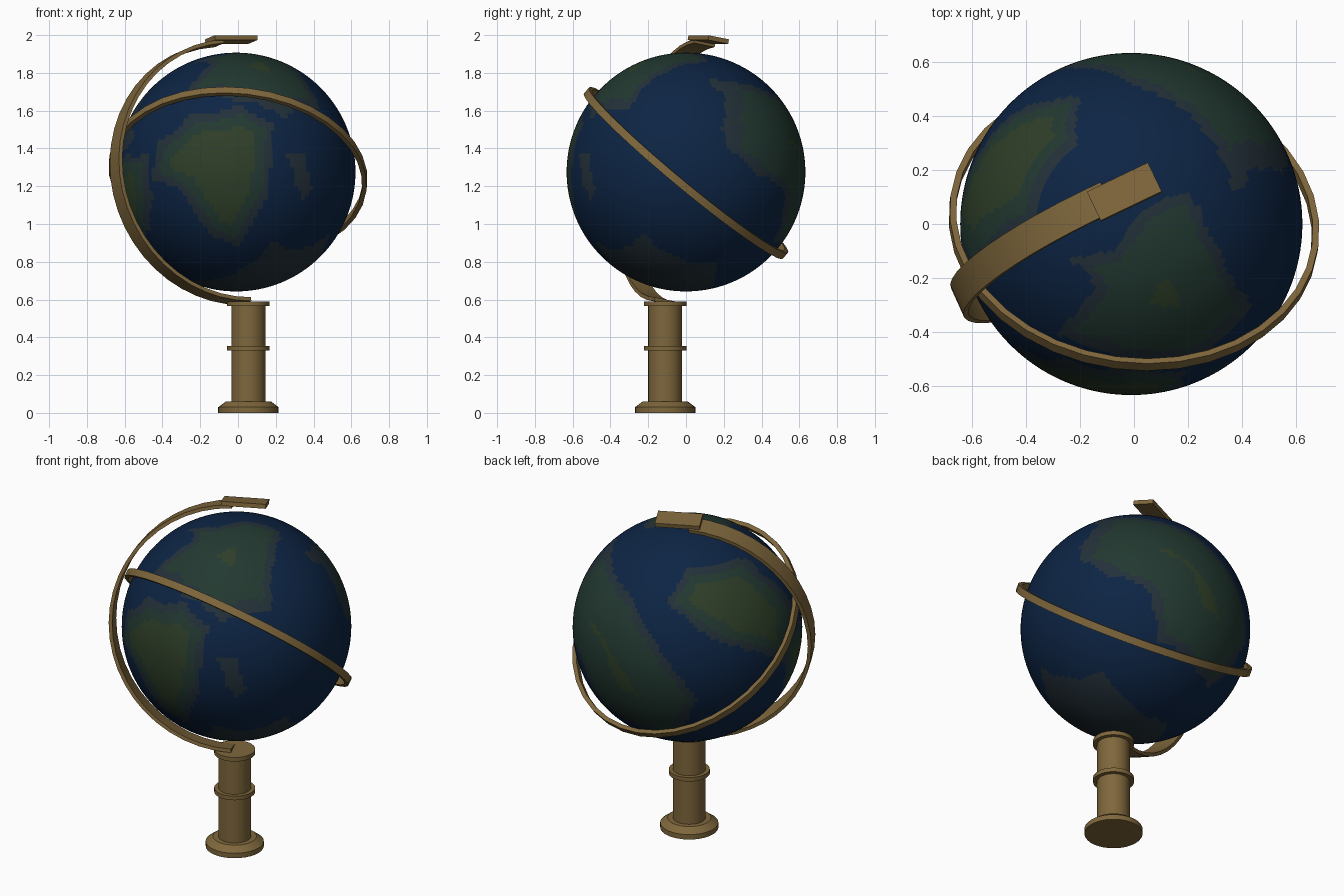
import bpy, bmesh, math
from mathutils import Vector, Matrix, noise

cube = bpy.data.objects.get("Cube")
if cube:
    bpy.data.objects.remove(cube, do_unlink=True)


def material(name, red, green, blue):
    mat = bpy.data.materials.new(name)
    mat.use_nodes = True
    colour = (red, green, blue, 1)
    mat.diffuse_color = colour
    mat.node_tree.nodes["Principled BSDF"].inputs["Base Color"].default_value = colour
    return mat


ocean = material("ocean blue", .004, .018, .058)
shelf = material("coast grey", .017, .03, .041)
forest = material("forest green", .016, .041, .03)
meadow = material("meadow green", .027, .048, .021)
brass = material("aged brass", .21, .135, .045)


def finish(name, bm, materials):
    bmesh.ops.recalc_face_normals(bm, faces=bm.faces)
    mesh = bpy.data.meshes.new(name)
    bm.to_mesh(mesh)
    bm.free()
    for mat in materials:
        mesh.materials.append(mat)
    obj = bpy.data.objects.new(name, mesh)
    bpy.context.collection.objects.link(obj)
    bpy.ops.object.select_all(action='DESELECT')
    obj.select_set(True)
    bpy.context.view_layer.objects.active = obj
    bpy.ops.object.shade_smooth_by_angle(angle=math.radians(35))


class Land:
    """A land mass outlined on the globe as faced from a turn and a rise in degrees."""

    def __init__(self, turn, rise, outline, forest_depth=.065, meadow_depth=.15):
        turn, rise = math.radians(turn), math.radians(rise)
        self.right = Vector((math.cos(turn), math.sin(turn), 0))
        self.out = Vector((math.sin(turn) * math.cos(rise), -math.cos(turn) * math.cos(rise), math.sin(rise)))
        self.up = self.out.cross(self.right)
        self.corners = [Vector(point) for point in outline]
        self.steps = (0, forest_depth, meadow_depth)

    def depth(self, point):
        """Distance to the coast, positive inside."""
        inside, nearest = False, math.inf
        for a, b in zip(self.corners, self.corners[1:] + self.corners[:1]):
            edge, offset = b - a, point - a
            t = max(0, min(1, offset.dot(edge) / edge.length_squared))
            nearest = min(nearest, (offset - edge * t).length)
            if (a.y > point.y) != (b.y > point.y) and offset.x < offset.y * edge.x / edge.y:
                inside = not inside
        return nearest if inside else -nearest

    def level(self, direction, wobble):
        if direction.dot(self.out) < .03:
            return 0
        depth = wobble + self.depth(Vector((direction.dot(self.right), direction.dot(self.up))))
        return sum(depth > step for step in self.steps)


# Land masses
front_land = Land(0, 0, [(-.4, .46), (.04, .54), (.32, .4), (.27, -.2), (.04, -.62), (-.2, -.55),
                         (-.47, -.15), (-.7, -.06), (-.68, .2)])
north_land = Land(0, 90, [(-.36, -.2), (-.1, -.16), (.05, .08), (.34, .2), (.43, 0), (.7, -.5),
                          (.4, -.8), (0, -.8), (-.45, -.65), (-.2, -.38)], meadow_depth=.33)
back_land = Land(180, 0, [(0, .58), (-.6, .78), (-.81, .5), (-.93, .2), (-.82, 0), (-.53, -.17),
                          (-.36, -.57), (.33, -.74), (.64, -.25), (.39, .18)], meadow_depth=.42)
west_land = Land(215, 25, [(-.2, .2), (0, .5), (.5, .6), (.95, .2), (.9, -.3), (.3, -.15)])
southwest_land = Land(270, 0, [(.66, .15), (.69, -.2), (.5, -.5), (.2, -.55), (0, .1)])
peninsula = Land(0, 0, [(.42, .17), (.58, .17), (.64, -.15), (.55, -.25)], 1, 1)
ice_shelf = Land(0, -90, [(0, .55), (.3, .75), (.78, .35), (.6, -.25), (-.2, -.2), (-.4, .2)], 1, 1)
lands = [front_land, north_land, back_land, west_land, southwest_land, peninsula, ice_shelf]

# Globe with painted land
centre = Vector((-.01, 0, 1.275))
bm = bmesh.new()
bmesh.ops.create_uvsphere(bm, u_segments=160, v_segments=80, radius=.632)
for face in bm.faces:
    direction = face.calc_center_median().normalized()
    wobble = .025 * noise.noise(direction * 7)
    face.material_index = max(land.level(direction, wobble) for land in lands)
bmesh.ops.translate(bm, vec=centre, verts=bm.verts)
finish("globe", bm, [ocean, shelf, forest, meadow])


def band(name, middle, u, v, radius, width, thick, start, end, steps):
    """Flat strip bent round a circle in the plane of u and v."""
    bm = bmesh.new()
    side = u.cross(v).normalized()
    closed = end - start == 360
    loops = []
    for i in range(steps if closed else steps + 1):
        a = math.radians(start + (end - start) * i / steps)
        out = v * math.cos(a) + u * math.sin(a)
        loops.append([bm.verts.new(middle + out * (radius + r * thick / 2) + side * s * width / 2)
                      for r, s in ((-1, -1), (1, -1), (1, 1), (-1, 1))])
    for a, b in zip(loops, loops[1:] + (loops[:1] if closed else [])):
        for k in range(4):
            j = (k + 1) % 4
            bm.faces.new((a[k], a[j], b[j], b[k]))
    if not closed:
        bm.faces.new(loops[0])
        bm.faces.new(loops[-1])
    finish(name, bm, [brass])


# Tilted ring round the globe
normal = Vector((.088, .637, .767)).normalized()
across = Vector((0, 1, 0)).cross(normal).normalized()
band("horizon_ring", Vector((0, 0, 1.27)), normal.cross(across), across, .674, .042, .024, 0, 360, 36)

# Curved arm from pedestal to pole
pole = Vector((0, .2, .98)).normalized()
sideways = Vector((-.91, -.41, 0))
sideways = (sideways - pole * sideways.dot(pole)).normalized()
band("support_arm", centre, pole, sideways, .695, .12, .02, -95, 82, 24)

# Flat plate at the top of the arm
along = Vector((.9, .43, 0)).normalized()
upward = (pole - along * pole.dot(along)).normalized()
frame = Matrix((along, upward.cross(along), upward)).transposed().to_4x4()
bm = bmesh.new()
bmesh.ops.create_cube(bm, size=1)
bmesh.ops.scale(bm, vec=(.25, .12, .025), verts=bm.verts)
bmesh.ops.transform(bm, matrix=Matrix.Translation((-.035, .118, 1.976)) @ frame, verts=bm.verts)
finish("pole_plate", bm, [brass])

# Turned pedestal: a column with a foot and two collars
column, collar = .09, .113
profile = [(0, 0), (.16, 0), (.16, .03), (.12, .06), (column, .06)]
for low, high in ((.33, .355), (.565, .59)):
    profile += [(column, low), (collar, low), (collar, high), (column, high)]
profile.append((0, .59))
bm = bmesh.new()
points = [bm.verts.new((r, 0, z)) for r, z in profile]
edges = [bm.edges.new(pair) for pair in zip(points, points[1:])]
bmesh.ops.spin(bm, geom=points + edges, axis=(0, 0, 1), cent=(0, 0, 0), angle=math.tau, steps=32)
bmesh.ops.remove_doubles(bm, verts=bm.verts, dist=.0005)
bmesh.ops.translate(bm, vec=(.055, -.11, 0), verts=bm.verts)
finish("pedestal", bm, [brass])
